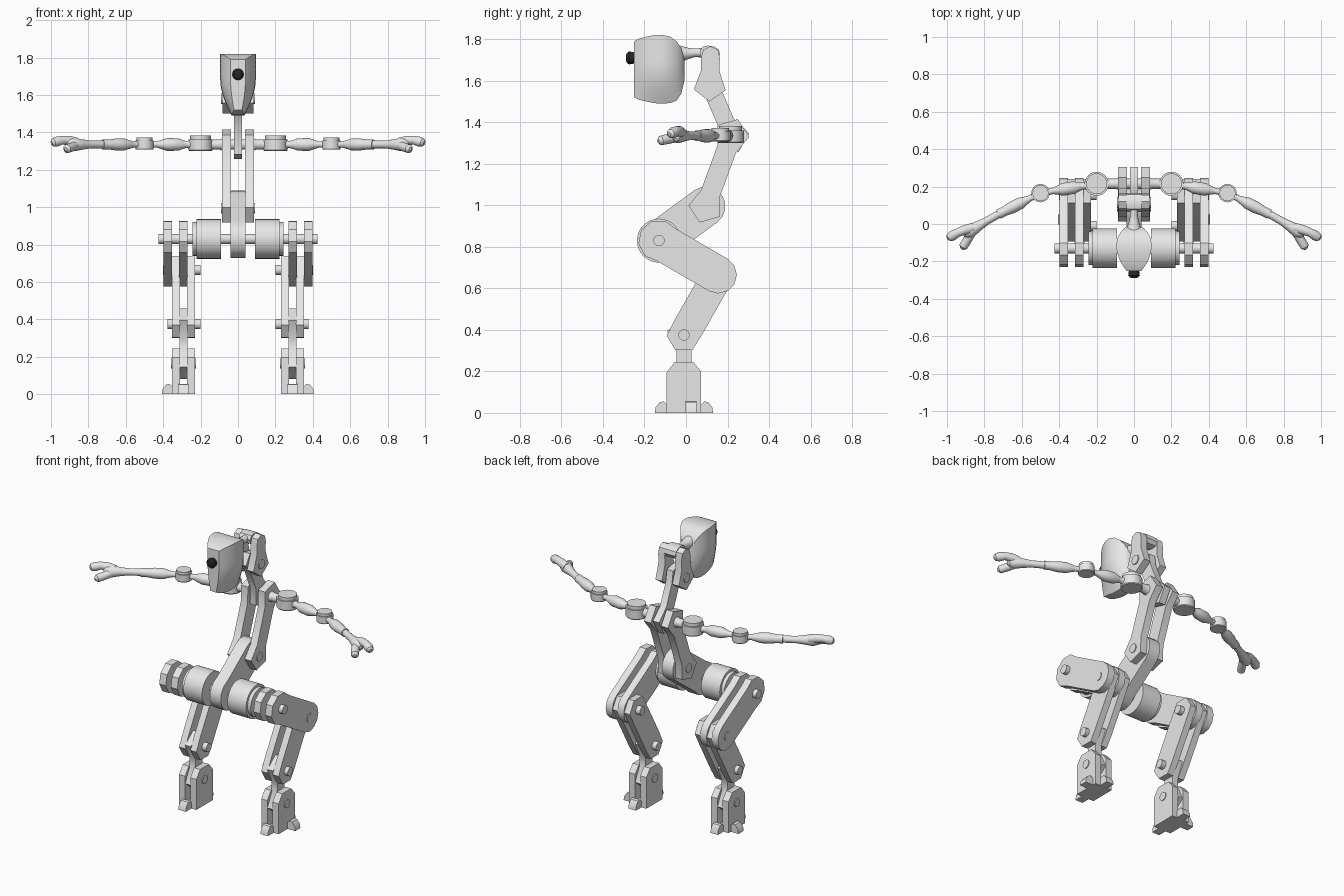
import bpy, bmesh
from math import sin, cos, pi, asin, radians
from mathutils import Vector

old = bpy.data.objects.get("Cube")
if old:
    bpy.data.objects.remove(old, do_unlink=True)


def material(name, value):
    m = bpy.data.materials.new(name)
    m.use_nodes = True
    m.diffuse_color = (value, value, value, 1)
    m.node_tree.nodes["Principled BSDF"].inputs["Base Color"].default_value = (value, value, value, 1)
    return m


GREY = material("light grey", 0.8)
BLACK = material("black", 0.02)


def finish(name, bm, mirror=False, mat=GREY):
    bmesh.ops.recalc_face_normals(bm, faces=bm.faces)
    me = bpy.data.meshes.new(name)
    bm.to_mesh(me)
    bm.free()
    me.materials.append(mat)
    me.shade_smooth()
    me.set_sharp_from_angle(angle=radians(35))
    ob = bpy.data.objects.new(name, me)
    bpy.context.collection.objects.link(ob)
    if mirror:
        ob.modifiers.new("Mirror", "MIRROR").use_mirror_merge = False
    return ob


def loft(name, rings, mirror=False, mat=GREY):
    """Skin closed rings of points and cap both ends."""
    bm = bmesh.new()
    vs = [[bm.verts.new(p) for p in ring] for ring in rings]
    n = len(vs[0])
    for a, b in zip(vs, vs[1:]):
        for i in range(n):
            j = (i + 1) % n
            bm.faces.new((a[i], a[j], b[j], b[i]))
    bm.faces.new(vs[0])
    bm.faces.new(vs[-1])
    return finish(name, bm, mirror, mat)


def tube(name, stations, mirror=False, mat=GREY, n=20):
    """Round body through (point, radius) stations."""
    pts = [Vector(p) for p, r in stations]
    rings = []
    for i, (p, r) in enumerate(stations):
        d = pts[min(i + 1, len(pts) - 1)] - pts[max(i - 1, 0)]
        q = d.to_track_quat("Z", "Y")
        rings.append([pts[i] + q @ Vector((r * cos(2 * pi * k / n), r * sin(2 * pi * k / n), 0))
                      for k in range(n)])
    return loft(name, rings, mirror, mat)


def prism(name, outline, lo, hi, mirror=False, along_y=False):
    """Extrude an upright outline along x, or along y."""
    place = (lambda p, d: (p[0], d, p[1])) if along_y else (lambda p, d: (d, p[0], p[1]))
    return loft(name, [[place(p, d) for p in outline] for d in (lo, hi)], mirror)


def link(name, a, b, ra, rb, w, x0, x1, segs=4, mirror=False):
    """Flat link with rounded ends of radius ra, rb and a shaft of half width w."""
    a, b = Vector(a), Vector(b)
    u = (b - a).normalized()
    v = Vector((-u.y, u.x))
    sa, sb = asin(min(1, w / ra)), asin(min(1, w / rb))
    out = []
    for c, r, t0, t1 in ((a, ra, sa, 2 * pi - sa), (b, rb, sb - pi, pi - sb)):
        for k in range(segs + 1):
            t = t0 + (t1 - t0) * k / segs
            out.append(c + u * r * cos(t) + v * r * sin(t))
    return prism(name, out, x0, x1, mirror)


def pin(name, at, r, x0, x1, mirror=False):
    return tube(name, [((x0, *at), r), ((x1, *at), r)], mirror)


# Joint centres as (y, z)
HIP, KNEE, SHIN_END, ANKLE = (-.13, .83), (.155, .665), (-.01, .375), (-.01, .165)
WAIST, CHEST, NECK, CROWN = (.095, .995), (.22, 1.335), (.115, 1.58), (.118, 1.72)

# Head: stations from face to back as (y, top, bottom, width factor)
rings = []
for y, top, bot, e in ((-.25, 1.79, 1.52, .42), (-.225, 1.803, 1.508, .62), (-.19, 1.813, 1.5, .82),
                       (-.15, 1.82, 1.492, .96), (-.11, 1.82, 1.49, 1), (-.075, 1.812, 1.493, .93),
                       (-.045, 1.79, 1.505, .76), (-.022, 1.755, 1.54, .55), (-.008, 1.7, 1.6, .33)):
    side = []
    for k in range(13):
        z = top + (bot - top) * k / 12
        t = min(1, max(0, (z - 1.485) / .2))
        side.append(((.032 + .063 * sin(t * pi / 2)) * e, y, z))
    rings.append(side + [(-x, yy, z) for x, yy, z in reversed(side)])
loft("head", rings)
tube("nose", [((0, y, 1.71), r) for y, r in
              ((-.24, .024), (-.258, .029), (-.275, .031), (-.286, .022), (-.29, .008))], mat=BLACK, n=12)

# Neck
tube("head_stem", [((0, -.03, 1.73), .04), ((0, .015, 1.732), .026),
                   ((0, .045, 1.735), .02), ((0, .1, 1.735), .026)])
link("crown_block", (.1, 1.735), (.13, 1.73), .035, .035, .035, -.04, .04)
link("neck_plate", NECK, CROWN, .08, .046, .045, .037, .083, mirror=True)
pin("neck_pin", NECK, .029, -.09, .09)
link("neck_link", NECK, CHEST, .065, .085, .042, -.022, .022)

# Torso
link("torso_plate", WAIST, CHEST, .083, .085, .048, .037, .085, mirror=True)
pin("waist_pin", WAIST, .028, -.09, .09)
link("pelvis_link", HIP, WAIST, .102, .095, .095, -.039, .039, segs=8)

# Hips
pin("hip_shaft", HIP, .027, -.425, .425)
tube("hip_drum", [((x, *HIP), r) for x, r in
                  ((.09, .106), (.222, .106), (.222, .09), (.244, .09))], True, n=32)

# Legs
for part, x0 in (("outer", .352), ("inner", .27)):
    link("thigh_plate_" + part, HIP, KNEE, .1, .09, .09, x0, x0 + .046, segs=6, mirror=True)
for part, x0 in (("outer", .31), ("inner", .23)):
    link("shin_plate_" + part, KNEE, SHIN_END, .085, .083, .075, x0, x0 + .043, mirror=True)
    prism("foot_plate_" + part,
          [(-.093, 0), (.073, 0), (.073, .2), (.035, .245), (-.055, .245), (-.093, .195)],
          x0, x0 + .043, True)
link("ankle_link", SHIN_END, ANKLE, .083, .083, .036, .27, .312, mirror=True)
pin("knee_pin", KNEE, .027, .2, .402, True)
pin("shin_pin", SHIN_END, .027, .2, .378, True)
pin("ankle_pin", ANKLE, .027, .225, .358, True)

# Feet
prism("sole", [(-.093, 0), (.073, 0), (.073, .03), (-.093, .03)], .23, .353, True)
toe = [(-.01, 0), (.057, 0), (.054, .026), (.034, .052), (.015, .055), (-.01, .03)]
prism("front_toe", [(-.093 - d, z) for d, z in toe], .265, .317, True)
prism("back_toe", [(.073 + d, z) for d, z in toe], .265, .317, True)
prism("outer_toe", [(.35 + d, z) for d, z in toe], -.002, .05, True, along_y=True)

# Arms
Z = 1.335
SHOULDER, ELBOW, WRIST = Vector((.2, .215, Z)), Vector((.5, .165, Z)), Vector((.725, .052, Z))
tube("shoulder_bar", [((.08, .215, Z), .034), ((.1, .215, Z), .027), ((.16, .215, Z), .027)], True)
pin("chest_pin", (.215, Z), .027, -.1, .1)
for name, c, r in (("shoulder_joint", SHOULDER, .064), ("elbow_joint", ELBOW, .049)):
    h = r * .55
    tube(name, [((c.x, c.y, Z + z), q) for z, q in
                ((-h, r * .94), (-h * .85, r), (h * .75, r), (h * .75, r * .87), (h * 1.35, r * .87))],
         True, n=32)


def along(a, b, profile):
    return [(a.lerp(b, t), r) for t, r in profile]


tube("upper_arm", along(SHOULDER, ELBOW, ((.15, .028), (.24, .018), (.3, .022), (.4, .033), (.6, .034),
                                          (.72, .022), (.78, .016), (.9, .018))), True)
tube("forearm", along(ELBOW, WRIST, ((.1, .02), (.24, .016), (.34, .022), (.48, .032),
                                     (.68, .032), (.85, .026), (1, .026))), True)
tube("hand", [(WRIST, .021), ((.79, .015, Z), .021), ((.835, -.012, Z), .028),
              ((.875, -.038, Z), .036), ((.9, -.052, Z), .028), ((.912, -.06, Z), .01)], True)
tube("outer_finger", [((.86, -.02, 1.345), .026), ((.905, -.032, 1.356), .026), ((.94, -.045, 1.358), .023),
                      ((.97, -.062, 1.35), .027), ((.988, -.074, 1.345), .022), ((.996, -.08, 1.343), .009)], True)
tube("inner_finger", [((.87, -.045, 1.33), .026), ((.885, -.075, 1.322), .024), ((.9, -.1, 1.317), .024),
                      ((.914, -.122, 1.312), .023), ((.921, -.134, 1.31), .009)], True)
